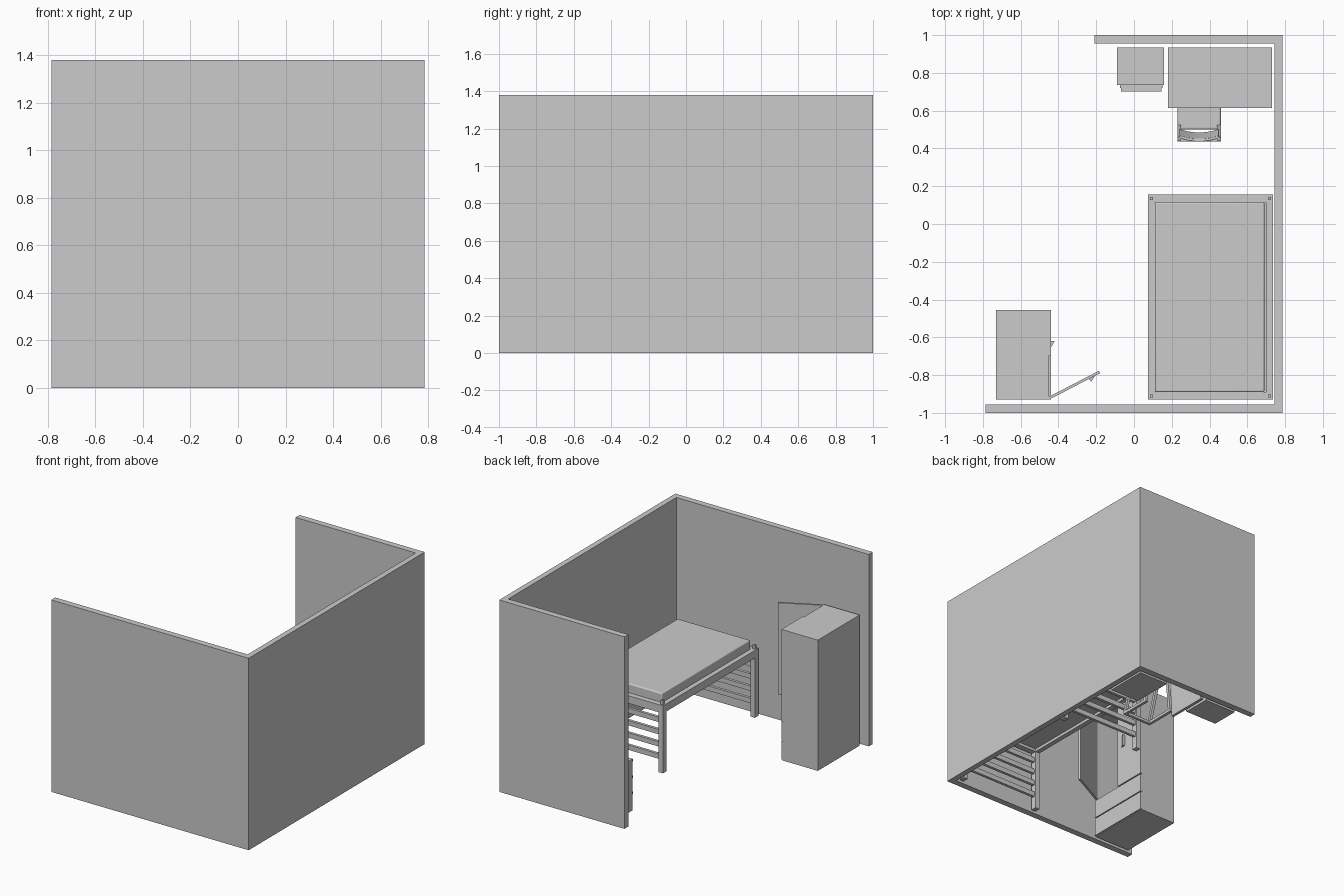
import bpy, bmesh, math
from mathutils import Vector

if "Cube" in bpy.data.objects:
    bpy.data.objects.remove(bpy.data.objects["Cube"], do_unlink=True)

grey = bpy.data.materials.new("plain grey")
grey.use_nodes = True
grey.diffuse_color = (0.6, 0.6, 0.6, 1)
grey.node_tree.nodes["Principled BSDF"].inputs["Base Color"].default_value = (0.6, 0.6, 0.6, 1)


def finish(name, bm):
    bmesh.ops.recalc_face_normals(bm, faces=bm.faces)
    mesh = bpy.data.meshes.new(name)
    bm.to_mesh(mesh)
    bm.free()
    obj = bpy.data.objects.new(name, mesh)
    bpy.context.collection.objects.link(obj)
    mesh.materials.append(grey)
    return obj


def prism(name, points, z0, z1, lean=0.0):
    """Extrude a plan outline upward, optionally leaning in y."""
    bm = bmesh.new()
    base = bm.faces.new([bm.verts.new((x, y, z0)) for x, y in points])
    top = bmesh.ops.extrude_face_region(bm, geom=[base])["geom"]
    for v in top:
        if isinstance(v, bmesh.types.BMVert):
            v.co += Vector((0, lean, z1 - z0))
    return finish(name, bm)


def box(name, x, y, z):
    return prism(name, [(x[0], y[0]), (x[1], y[0]), (x[1], y[1]), (x[0], y[1])], *z)


def bar(name, a, b, size):
    """Square bar between two points."""
    a, b = Vector(a), Vector(b)
    bm = bmesh.new()
    bmesh.ops.create_cube(bm, size=1)
    turn = (b - a).to_track_quat("Z", "X")
    for v in bm.verts:
        local = Vector((v.co.x * size, v.co.y * size, v.co.z * (b - a).length))
        v.co = (a + b) / 2 + turn @ local
    return finish(name, bm)


def soften(obj, width, segments=3):
    mod = obj.modifiers.new("soft edges", "BEVEL")
    mod.width, mod.segments = width, segments
    bpy.ops.object.select_all(action="DESELECT")
    obj.select_set(True)
    bpy.context.view_layer.objects.active = obj
    bpy.ops.object.shade_smooth_by_angle(angle=math.radians(40))


# Room walls, open on one side
prism("walls", [(-0.785, -1), (0.785, -1), (0.785, 1), (-0.21, 1), (-0.21, 0.955),
                (0.745, 0.955), (0.745, -0.955), (-0.785, -0.955)], 0, 1.38)

# Bed: frame, mattress, legs and end slats
bed_x, bed_y = (0.075, 0.735), (-0.93, 0.155)
box("bed_base", (0.11, 0.70), (-0.895, 0.12), (0.45, 0.475))
for i, x in enumerate((bed_x[0], bed_x[1] - 0.035)):
    box(f"bed_side_rail_{i}", (x, x + 0.035), bed_y, (0.43, 0.485))
    for j, y in enumerate((bed_y[0], bed_y[1] - 0.04)):
        box(f"bed_leg_{i}{j}", (x, x + 0.035), (y, y + 0.04), (0, 0.485))
        box(f"bed_peg_{i}{j}", (x + 0.009, x + 0.026), (y + 0.012, y + 0.028), (0.485, 0.515))
for j, y in enumerate((bed_y[0], bed_y[1] - 0.04)):
    box(f"bed_end_rail_{j}", bed_x, (y, y + 0.04), (0.43, 0.485))
    for k in range(4):
        z = 0.09 + k * 0.088
        box(f"bed_slat_{j}{k}", (0.11, 0.70), (y + 0.01, y + 0.03), (z, z + 0.035))
mattress = box("mattress", (0.11, 0.69), (-0.89, 0.115), (0.475, 0.55))
soften(mattress, 0.008)

# Wardrobe carcass
wx, wy, wh = (-0.73, -0.45), (-0.93, -0.455), 0.94
box("wardrobe_back", (wx[0], wx[0] + 0.015), wy, (0, wh))
for i, y in enumerate((wy[0], wy[1] - 0.015)):
    box(f"wardrobe_side_{i}", wx, (y, y + 0.015), (0, wh))
for part, z in (("bottom", 0), ("shelf", 0.265), ("top", wh - 0.015)):
    box("wardrobe_" + part, wx, wy, (z, z + 0.015))
for i, z in enumerate((0.005, 0.142)):
    box(f"wardrobe_drawer_{i}", (-0.72, -0.44), wy, (z, z + 0.13))

# Wardrobe doors: one closed, one swung open, each with a wedge handle
box("closed_door", (-0.45, -0.44), (-0.695, -0.455), (0.28, wh))
prism("closed_door_handle", [(-0.44, -0.655), (-0.42, -0.62), (-0.44, -0.62)], 0.56, 0.64)
hinge, along = Vector((-0.45, -0.93)), Vector((0.27, 0.14)).normalized()
across = Vector((-along.y, along.x))


def door_point(distance, offset):
    return tuple(hinge + along * distance + across * offset)


prism("open_door", [door_point(*p) for p in ((0, 0), (0.305, 0), (0.305, 0.014), (0, 0.014))], 0.28, wh)
prism("open_door_handle", [door_point(*p) for p in ((0.24, 0), (0.275, 0), (0.24, -0.02))], 0.56, 0.64)

# Desk with a side panel and a drawer pedestal
box("desk_top", (0.18, 0.73), (0.615, 0.935), (0.40, 0.425))
box("desk_side_panel", (0.18, 0.20), (0.625, 0.93), (0, 0.40))
box("desk_back_panel", (0.20, 0.50), (0.915, 0.93), (0.15, 0.40))
box("desk_pedestal", (0.50, 0.73), (0.635, 0.935), (0, 0.40))
for i in range(3):
    z = 0.015 + i * 0.128
    box(f"desk_drawer_{i}", (0.51, 0.72), (0.622, 0.635), (z, z + 0.118))

# Small cabinet beside the desk
box("cabinet", (-0.09, 0.16), (0.735, 0.935), (0, 0.37))
for i in range(3):
    z = 0.015 + i * 0.117
    box(f"cabinet_drawer_{i}", (-0.075, 0.15), (0.72, 0.735), (z, z + 0.107))
    box(f"cabinet_handle_{i}", (-0.07, 0.145), (0.702, 0.72), (z + 0.085, z + 0.10))

# Chair: cushioned seat, sled legs and a leaning curved back
soften(box("chair_seat", (0.23, 0.46), (0.50, 0.685), (0.235, 0.26)), 0.01)
for i, x in enumerate((0.24, 0.45)):
    bar(f"chair_rear_leg_{i}", (x, 0.447, 0.01), (x, 0.52, 0.25), 0.02)
    bar(f"chair_front_leg_{i}", (x, 0.66, 0.01), (x, 0.64, 0.24), 0.02)
    bar(f"chair_back_post_{i}", (x, 0.52, 0.24), (x, 0.45, 0.50), 0.02)
    box(f"chair_runner_{i}", (x - 0.01, x + 0.01), (0.437, 0.67), (0, 0.02))
box("chair_floor_bar", (0.23, 0.46), (0.437, 0.457), (0, 0.02))
arc = [(0.345 + 0.105 * t, 0.018 * t * t) for t in (-1, -0.6, -0.2, 0.2, 0.6, 1)]
outline = [(x, 0.47 + d) for x, d in arc] + [(x, 0.485 + d) for x, d in reversed(arc)]
soften(prism("chair_backrest", outline, 0.36, 0.50, lean=-0.035), 0.003, 2)
